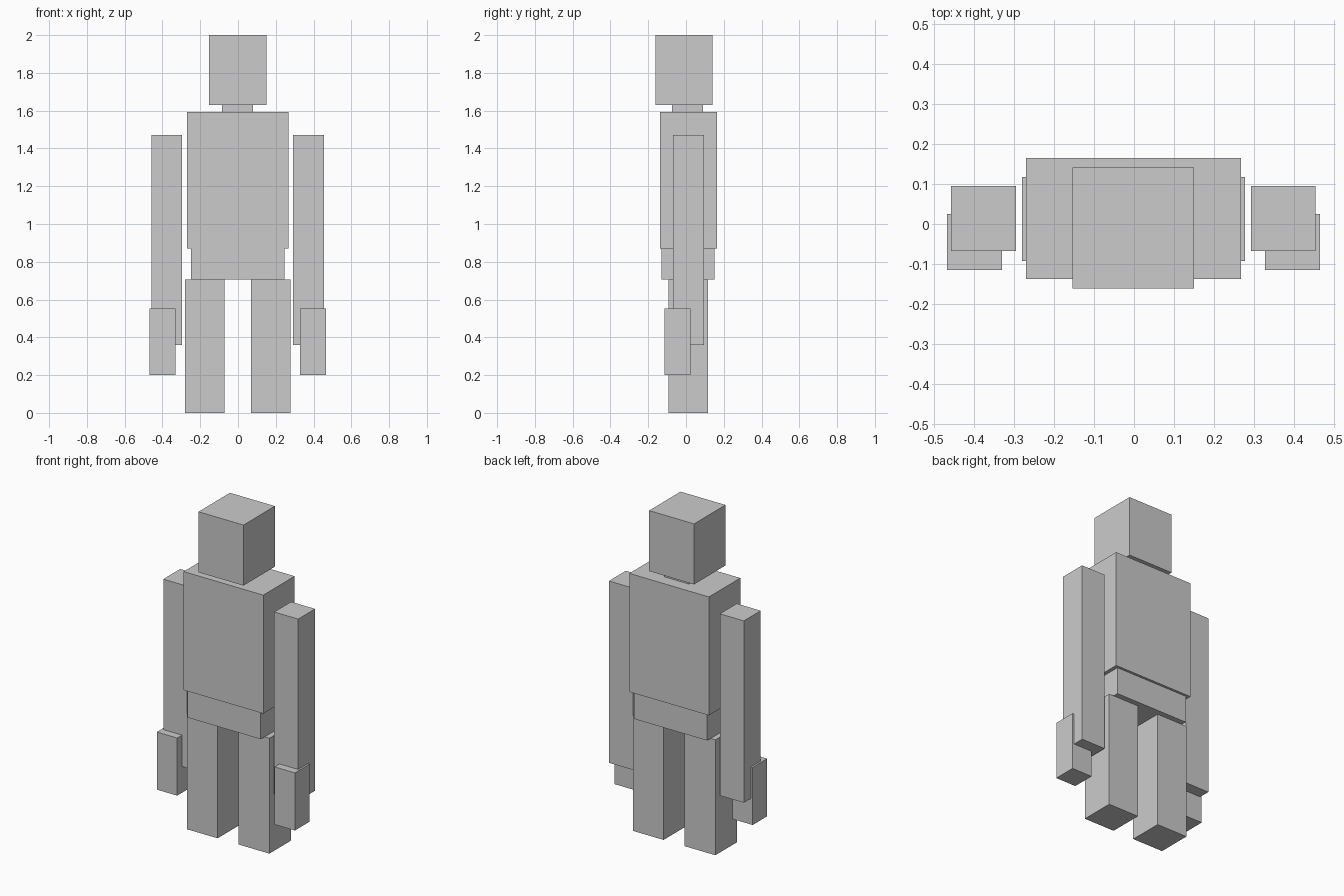
import bpy
import bmesh
from mathutils import Vector

default_cube = bpy.data.objects.get("Cube")
if default_cube:
    bpy.data.objects.remove(default_cube, do_unlink=True)

# Single plain colour
grey = bpy.data.materials.new("plain_grey")
grey.use_nodes = True
colour = (0.6, 0.6, 0.6, 1.0)
grey.diffuse_color = colour
for node in grey.node_tree.nodes:
    if node.type == "BSDF_PRINCIPLED":
        node.inputs["Base Color"].default_value = colour


def box(name, x, y, z):
    """Flat-faced block spanning the given (min, max) ranges."""
    low, high = (Vector(corner) for corner in zip(x, y, z))
    size, centre = high - low, (low + high) / 2
    bm = bmesh.new()
    bmesh.ops.create_cube(bm, size=1)
    bmesh.ops.scale(bm, vec=size, verts=bm.verts)
    mesh = bpy.data.meshes.new(name)
    bm.to_mesh(mesh)
    bm.free()
    mesh.materials.append(grey)
    obj = bpy.data.objects.new(name, mesh)
    obj.location = centre
    bpy.context.collection.objects.link(obj)
    return obj


MID = -0.0015  # mirror plane of the body


def centred(name, half, y, z):
    box(name, (MID - half, MID + half), y, z)


def pair(name, inner, outer, y, z):
    box("left_" + name, (MID + inner, MID + outer), y, z)
    box("right_" + name, (MID - outer, MID - inner), y, z)


# Head and trunk
centred("head", 0.152, (-0.162, 0.141), (1.63, 2.0))
centred("neck", 0.082, (-0.073, 0.091), (1.594, 1.63))
centred("torso", 0.269, (-0.138, 0.165), (0.87, 1.594))
centred("hips", 0.247, (-0.131, 0.15), (0.705, 0.87))

# Limbs
pair("leg", 0.071, 0.279, (-0.093, 0.117), (0.0, 0.705))
pair("arm", 0.294, 0.456, (-0.068, 0.095), (0.36, 1.471))
pair("hand", 0.329, 0.467, (-0.115, 0.025), (0.2, 0.552))
